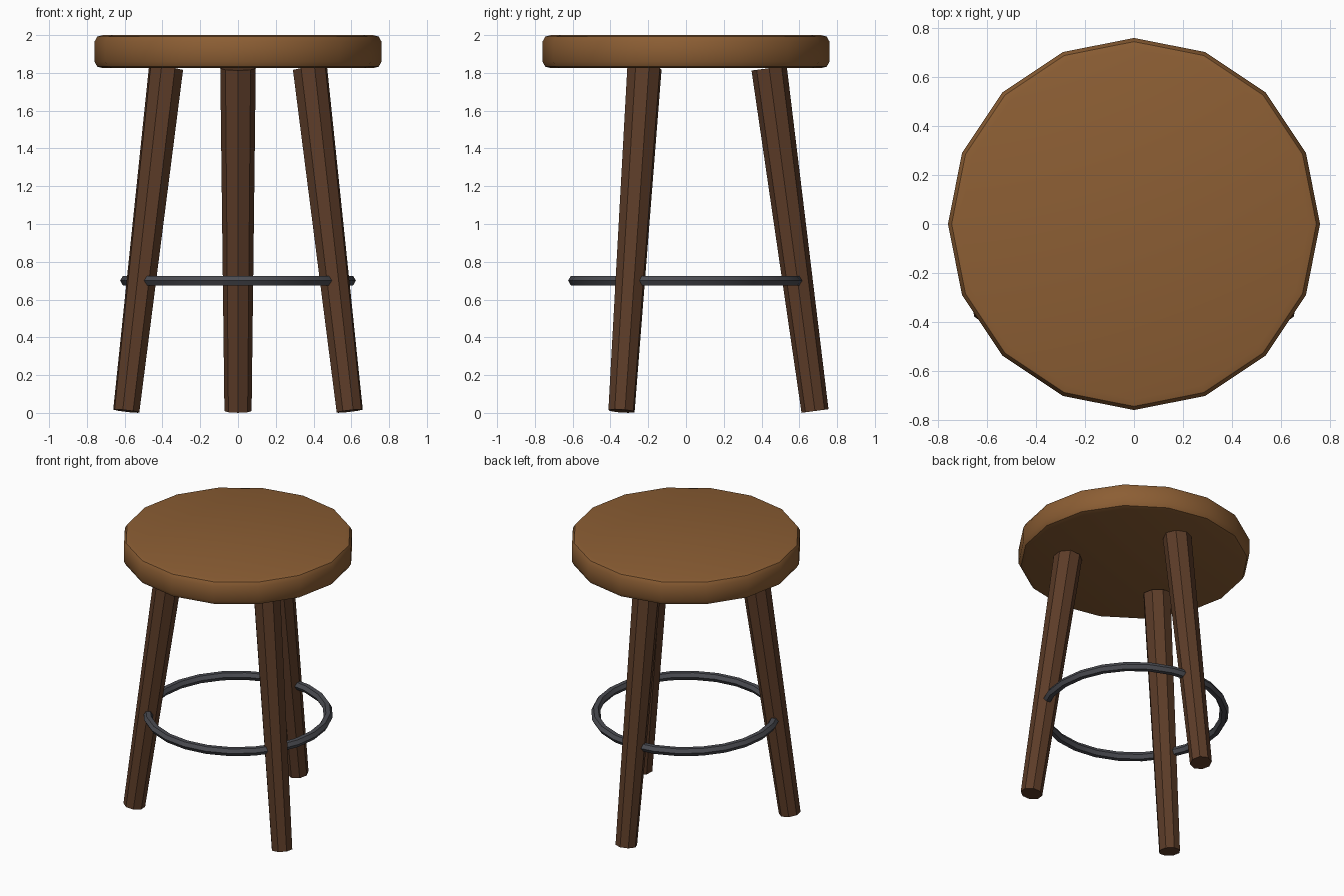
import bpy, bmesh, math
from mathutils import Vector

if "Cube" in bpy.data.objects:
    bpy.data.objects.remove(bpy.data.objects["Cube"])


def material(name, rgb):
    m = bpy.data.materials.new(name)
    m.diffuse_color = (*rgb, 1)
    m.use_nodes = True
    m.node_tree.nodes["Principled BSDF"].inputs["Base Color"].default_value = m.diffuse_color
    return m


def add_object(name, bm, mat):
    bmesh.ops.recalc_face_normals(bm, faces=bm.faces)
    me = bpy.data.meshes.new(name)
    bm.to_mesh(me)
    bm.free()
    ob = bpy.data.objects.new(name, me)
    bpy.context.collection.objects.link(ob)
    me.materials.append(mat)
    bpy.ops.object.select_all(action='DESELECT')
    ob.select_set(True)
    bpy.context.view_layer.objects.active = ob
    bpy.ops.object.shade_smooth_by_angle(angle=math.radians(32))
    return ob


def lathe(profile, sides, closed):
    """Spin an (r, z) profile; open profiles get end caps."""
    bm = bmesh.new()
    rings = [[bm.verts.new((r * math.cos(2 * math.pi * i / sides),
                            r * math.sin(2 * math.pi * i / sides), z))
              for i in range(sides)] for r, z in profile]
    pairs = list(zip(rings, rings[1:]))
    if closed:
        pairs.append((rings[-1], rings[0]))
    else:
        bm.faces.new(rings[0])
        bm.faces.new(rings[-1])
    for a, b in pairs:
        for i in range(sides):
            j = (i + 1) % sides
            bm.faces.new((a[i], a[j], b[j], b[i]))
    return bm


seat_wood = material("seat_wood", (0.262, 0.112, 0.034))
leg_wood = material("leg_wood", (0.107, 0.045, 0.021))
metal = material("dark_metal", (0.07, 0.072, 0.084))

# Seat: 16-sided disc with eased rims
add_object("seat", lathe([(0.715, 1.825), (0.745, 1.833), (0.76, 1.86),
                          (0.76, 1.965), (0.745, 1.992), (0.715, 2.0)],
                         16, False), seat_wood)

# Three splayed, tapered octagonal legs
foot, top = Vector((0.683, 0, 0.01)), Vector((0.44, 0, 1.825))
axis = top - foot
for name, deg in (("back_leg", 90), ("front_left_leg", 210), ("front_right_leg", 330)):
    bm = lathe([(0.072, 0), (0.094, axis.length)], 8, False)
    leg = add_object(name, bm, leg_wood)
    tilt = math.atan2(axis.x, axis.z)
    leg.location = (foot.x * math.cos(math.radians(deg)),
                    foot.x * math.sin(math.radians(deg)), foot.z)
    leg.rotation_euler = (0, tilt, math.radians(deg))

# Foot ring: hexagonal section
section = [(0.594 + 0.03 * math.cos(math.pi * k / 3),
            0.70 + 0.03 * math.sin(math.pi * k / 3)) for k in range(6)]
add_object("foot_ring", lathe(section, 24, True), metal)
